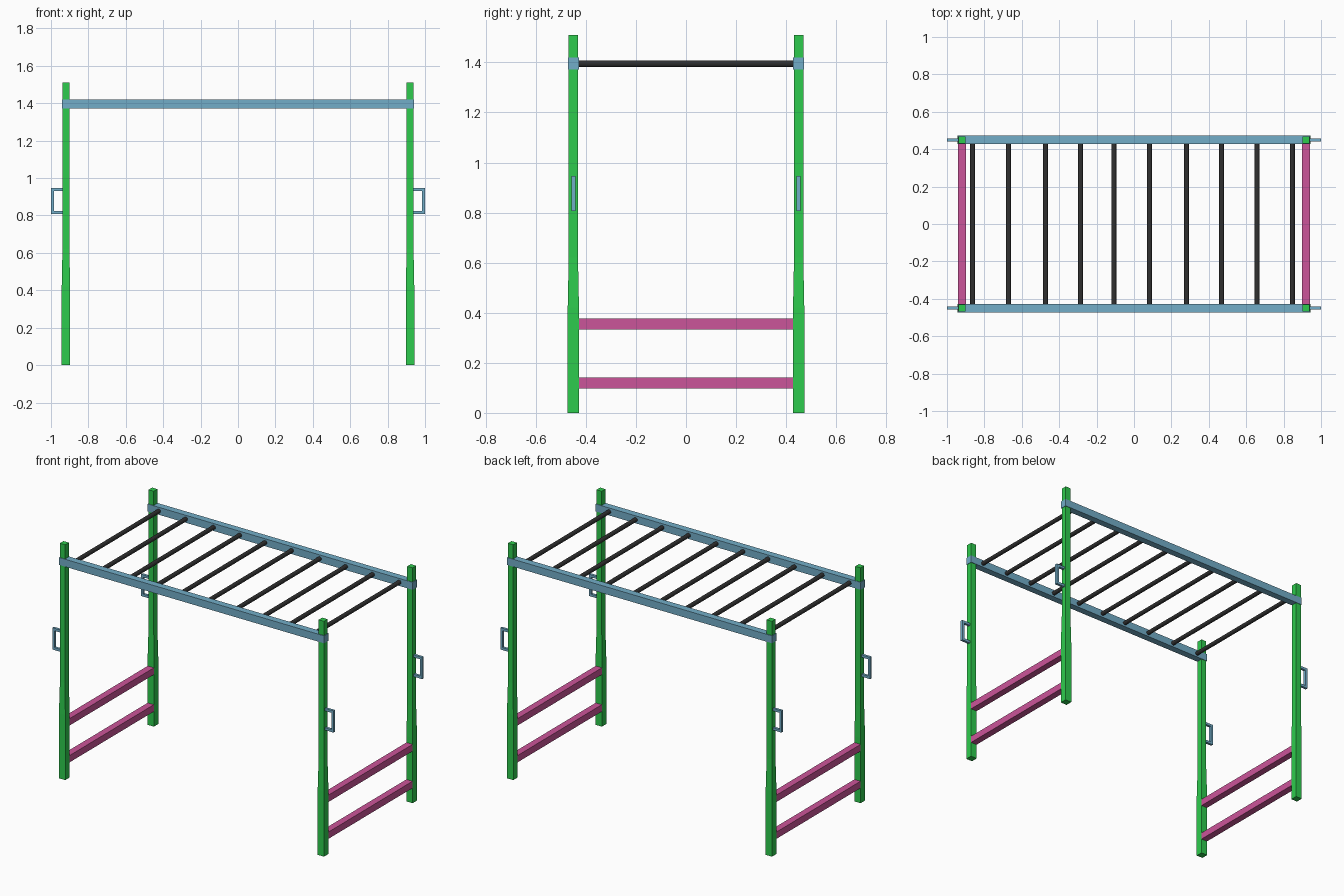
import bpy, bmesh
from math import pi
from mathutils import Matrix

if "Cube" in bpy.data.objects:
    bpy.data.objects.remove(bpy.data.objects["Cube"])


def mat(name, rgb):
    m = bpy.data.materials.new(name)
    m.diffuse_color = (*rgb, 1)
    m.use_nodes = True
    m.node_tree.nodes["Principled BSDF"].inputs["Base Color"].default_value = m.diffuse_color
    return m


GREEN = mat("green_paint", (0.027, 0.60, 0.075))
BLUE = mat("blue_paint", (0.17, 0.42, 0.58))
PINK = mat("pink_paint", (0.60, 0.09, 0.32))
BLACK = mat("black_metal", (0.03, 0.03, 0.03))


def make(name, bm, m):
    bmesh.ops.recalc_face_normals(bm, faces=bm.faces)
    me = bpy.data.meshes.new(name)
    bm.to_mesh(me)
    bm.free()
    me.materials.append(m)
    ob = bpy.data.objects.new(name, me)
    bpy.context.collection.objects.link(ob)
    return ob


def box(name, center, size, m):
    bm = bmesh.new()
    bmesh.ops.create_cube(bm, size=1, matrix=Matrix.Translation(center) @ Matrix.Diagonal((*size, 1)))
    return make(name, bm, m)


def post(name, x, y):
    # square post, thicker at the foot and tapering to the upper section
    bm = bmesh.new()
    rings = []
    for z, h in ((0, .0225), (.42, .0225), (.62, .0185), (1.51, .0185)):
        rings.append([bm.verts.new((x + a * h, y + b * h, z))
                      for a, b in ((-1, -1), (1, -1), (1, 1), (-1, 1))])
    for lo, hi in zip(rings, rings[1:]):
        for i in range(4):
            j = (i + 1) % 4
            bm.faces.new((lo[i], lo[j], hi[j], hi[i]))
    bm.faces.new(rings[0])
    bm.faces.new(rings[-1])
    make(name, bm, GREEN)


def handle(name, side, y):
    # C-shaped grip extruded from a flat profile
    prof = [(.935, .807), (1, .807), (1, .947), (.935, .947),
            (.935, .931), (.984, .931), (.984, .823), (.935, .823)]
    bm = bmesh.new()
    face = bm.faces.new([bm.verts.new((side * x, y - .008, z)) for x, z in prof])
    ext = bmesh.ops.extrude_face_region(bm, geom=[face], use_keep_orig=True)
    moved = [v for v in ext["geom"] if isinstance(v, bmesh.types.BMVert)]
    bmesh.ops.translate(bm, verts=moved, vec=(0, .016, 0))
    make(name, bm, BLUE)


PX, PY = .92, .45

# posts and grips at the four corners
for sx, xn in ((-1, "left"), (1, "right")):
    for sy, yn in ((-1, "front"), (1, "back")):
        post(f"post_{yn}_{xn}", sx * PX, sy * PY)
        handle(f"handle_{yn}_{xn}", sx, sy * PY)
    # step bars at each end
    for z, zn in ((.119, "lower"), (.356, "upper")):
        box(f"step_{zn}_{xn}", (sx * PX, 0, z), (.044, .86, .044), PINK)

# overhead side rails
for sy, yn in ((-1, "front"), (1, "back")):
    box(f"rail_{yn}", (0, sy * PY, 1.395), (1.884, .044, .048), BLUE)

# round hanging rungs
for i, x in enumerate((-.863, -.671, -.473, -.286, -.107, .083, .281, .468, .658, .847)):
    bm = bmesh.new()
    bmesh.ops.create_cone(bm, cap_ends=True, segments=12, radius1=.0135, radius2=.0135, depth=.87,
                          matrix=Matrix.Translation((x, 0, 1.395)) @ Matrix.Rotation(pi / 2, 4, 'X'))
    make(f"rung_{i + 1}", bm, BLACK)
